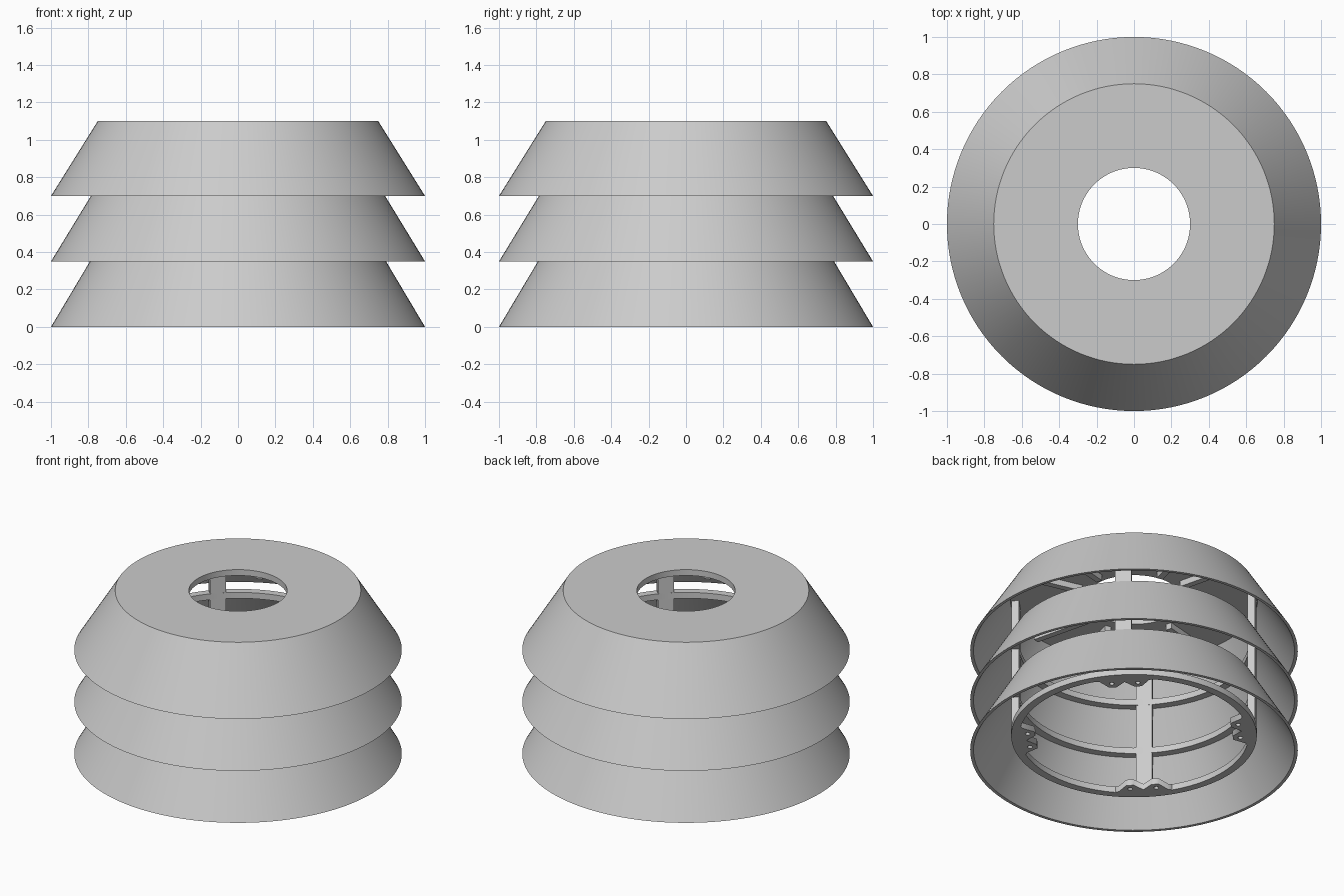
import bpy, bmesh, math
from mathutils import Matrix

cube = bpy.data.objects.get("Cube")
if cube:
    bpy.data.objects.remove(cube, do_unlink=True)

gray = bpy.data.materials.new("light_gray")
gray.use_nodes = True
gray.diffuse_color = (0.6, 0.6, 0.6, 1)
gray.node_tree.nodes["Principled BSDF"].inputs["Base Color"].default_value = (0.6, 0.6, 0.6, 1)

SEGMENTS = 128
RING_OUT, RING_IN = 0.75, 0.70
PLATE_BOTTOM = 1.06
BASE_Z = 0.10


def finish(name, bm):
    bmesh.ops.recalc_face_normals(bm, faces=bm.faces)
    mesh = bpy.data.meshes.new(name)
    bm.to_mesh(mesh)
    bm.free()
    mesh.materials.append(gray)
    obj = bpy.data.objects.new(name, mesh)
    bpy.context.collection.objects.link(obj)
    return obj


def lathe(name, profile):
    """Turn a closed (radius, height) profile around the z axis."""
    bm = bmesh.new()
    rings = []
    for i in range(SEGMENTS):
        a = 2 * math.pi * i / SEGMENTS
        rings.append([bm.verts.new((r * math.cos(a), r * math.sin(a), z)) for r, z in profile])
    n = len(profile)
    for i, ring in enumerate(rings):
        nxt = rings[(i + 1) % SEGMENTS]
        for j in range(n):
            k = (j + 1) % n
            bm.faces.new((ring[j], nxt[j], nxt[k], ring[k]))
    obj = finish(name, bm)
    bpy.ops.object.select_all(action="DESELECT")
    obj.select_set(True)
    bpy.context.view_layer.objects.active = obj
    bpy.ops.object.shade_smooth_by_angle(angle=math.radians(30))
    return obj


def radial_box(name, angle, r0, r1, width, z0, z1):
    """Box reaching outward from r0 to r1 at the given angle."""
    bm = bmesh.new()
    place = (Matrix.Rotation(angle, 4, "Z")
             @ Matrix.Translation(((r0 + r1) / 2, 0, (z0 + z1) / 2))
             @ Matrix.Diagonal((r1 - r0, width, z1 - z0, 1)))
    bmesh.ops.create_cube(bm, size=1, matrix=place)
    return finish(name, bm)


def mounting_tab(name, angle):
    """Double-pointed plate with two screw holes, filled from a flat curve."""
    half = [(0.66, 0.0), (0.60, 0.055), (0.60, 0.10), (0.67, 0.15), (0.69, 0.21), (0.72, 0.19)]
    outline = half + [(x, -y) for x, y in reversed(half[1:])]
    holes = [[(0.645 + 0.015 * math.cos(t * math.pi / 8), y + 0.015 * math.sin(t * math.pi / 8))
              for t in range(16)] for y in (-0.08, 0.08)]
    curve = bpy.data.curves.new(name, "CURVE")
    curve.dimensions = "2D"
    curve.fill_mode = "BOTH"
    curve.extrude = 0.02
    for points in [outline] + holes:
        spline = curve.splines.new("POLY")
        spline.points.add(len(points) - 1)
        for p, (x, y) in zip(spline.points, points):
            p.co = (x, y, 0, 1)
        spline.use_cyclic_u = True
    curve.materials.append(gray)
    obj = bpy.data.objects.new(name, curve)
    obj.location.z = BASE_Z + 0.02
    obj.rotation_euler.z = angle
    bpy.context.collection.objects.link(obj)
    bpy.ops.object.select_all(action="DESELECT")
    obj.select_set(True)
    bpy.context.view_layer.objects.active = obj
    bpy.ops.object.convert(target="MESH")


# Two open louvres: sloping skirt with an inner ring at its upper edge
for name, z0, height in (("lower_louvre", 0.0, 0.42), ("middle_louvre", 0.35, 0.41)):
    top = z0 + height
    lathe(name, [(1.0, z0), (RING_OUT, top), (RING_IN, top), (RING_IN, top - 0.04),
                 (RING_OUT, top - 0.04), (0.98, z0)])

# Top louvre closed by a plate with a round opening
lathe("top_louvre", [(1.0, 0.70), (0.75, 1.10), (0.30, 1.10), (0.30, PLATE_BOTTOM),
                     (0.755, PLATE_BOTTOM), (0.98, 0.70)])

# Base ring of the inner frame
lathe("base_ring", [(RING_OUT, BASE_Z), (RING_OUT, BASE_Z + 0.04),
                    (RING_IN, BASE_Z + 0.04), (RING_IN, BASE_Z)])

# Four posts with mounting tabs, and stiffening ribs below the top plate
for i in range(4):
    quarter = i * math.pi / 2
    post_angle = quarter + math.pi / 4
    radial_box(f"post_{i + 1}", post_angle, RING_IN, RING_OUT - 0.005, 0.10, BASE_Z, PLATE_BOTTOM + 0.01)
    mounting_tab(f"mounting_tab_{i + 1}", post_angle)
    for side in (-1, 1):
        radial_box(f"top_rib_{i + 1}_{'a' if side < 0 else 'b'}",
                   quarter + side * math.radians(14), 0.36, 0.74, 0.04,
                   PLATE_BOTTOM - 0.04, PLATE_BOTTOM + 0.01)
